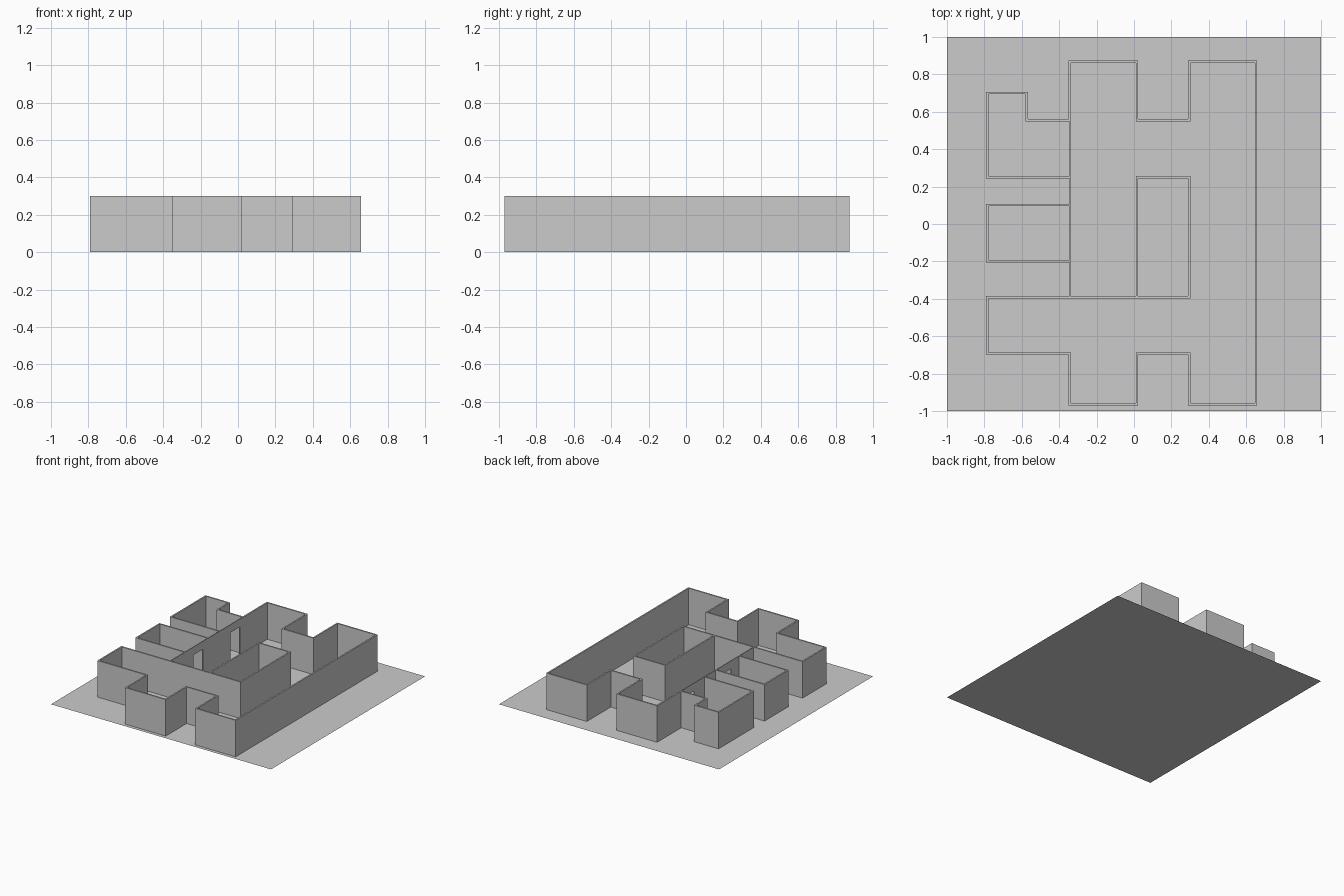
import bpy, bmesh
from mathutils import Vector

if "Cube" in bpy.data.objects:
    bpy.data.objects.remove(bpy.data.objects["Cube"])

H = 0.30      # wall height
T = 0.012     # wall thickness
XL, XN, XS, XA, XB, XR = -0.784, -0.573, -0.343, 0.016, 0.296, 0.652


def finish(name, bm):
    bmesh.ops.recalc_face_normals(bm, faces=bm.faces)
    me = bpy.data.meshes.new(name)
    bm.to_mesh(me)
    bm.free()
    ob = bpy.data.objects.new(name, me)
    bpy.context.collection.objects.link(ob)
    return ob


def wall_path(name, pts):
    """Mitred solid wall following an open plan path."""
    bm = bmesh.new()
    pts = [Vector(p) for p in pts]
    normals = []
    for a, b in zip(pts, pts[1:]):
        d = (b - a).normalized()
        normals.append(Vector((-d.y, d.x)))
    rings = []
    for i, p in enumerate(pts):
        n0 = normals[max(i - 1, 0)]
        n1 = normals[min(i, len(normals) - 1)]
        m = (n0 + n1) / (1 + n0.dot(n1)) * T / 2
        rings.append([bm.verts.new((*(p + s * m), z))
                      for s, z in ((1, 0), (-1, 0), (-1, H), (1, H))])
    for r0, r1 in zip(rings, rings[1:]):
        for k in range(4):
            j = (k + 1) % 4
            bm.faces.new((r0[k], r0[j], r1[j], r1[k]))
    bm.faces.new(rings[0])
    bm.faces.new(rings[-1])
    return finish(name, bm)


def door_wall(name, x, y0, y1, doors, head, thick):
    """Straight wall along y with door openings from the floor."""
    prof = [(y1, 0), (y1, H), (y0, H), (y0, 0)]
    for a, b in doors:
        prof += [(a, 0), (a, head), (b, head), (b, 0)]
    bm = bmesh.new()
    f = bm.faces.new([bm.verts.new((x - thick / 2, y, z)) for y, z in prof])
    ext = bmesh.ops.extrude_face_region(bm, geom=[f], use_keep_orig=True)
    bmesh.ops.translate(bm, vec=(thick, 0, 0),
                        verts=[v for v in ext["geom"] if isinstance(v, bmesh.types.BMVert)])
    return finish(name, bm)


# ground sheet
bpy.ops.mesh.primitive_plane_add(size=2)
bpy.context.object.name = "ground_plate"

# outer wall running round the whole plan and into the courtyard
wall_path("outer_wall", [
    (XS, 0.25), (XL, 0.25), (XL, 0.70), (XN, 0.70), (XN, 0.555), (XS, 0.555),
    (XS, 0.868), (XA, 0.868), (XA, 0.555), (XB, 0.555), (XB, 0.868), (XR, 0.868),
    (XR, -0.964), (XB, -0.964), (XB, -0.692), (XA, -0.692), (XA, -0.964),
    (XS, -0.964), (XS, -0.692), (XL, -0.692), (XL, -0.391), (XB, -0.391),
    (XB, 0.25), (XA, 0.25), (XA, -0.391)])

# separate side room
wall_path("side_room_wall", [(XS, 0.102), (XL, 0.102), (XL, -0.199), (XS, -0.199)])

# inner wall with a doorway into each side room
door_wall("inner_door_wall", XS, -0.391, 0.555,
          [(-0.09, 0.03), (0.39, 0.51)], 0.235, 0.006)
